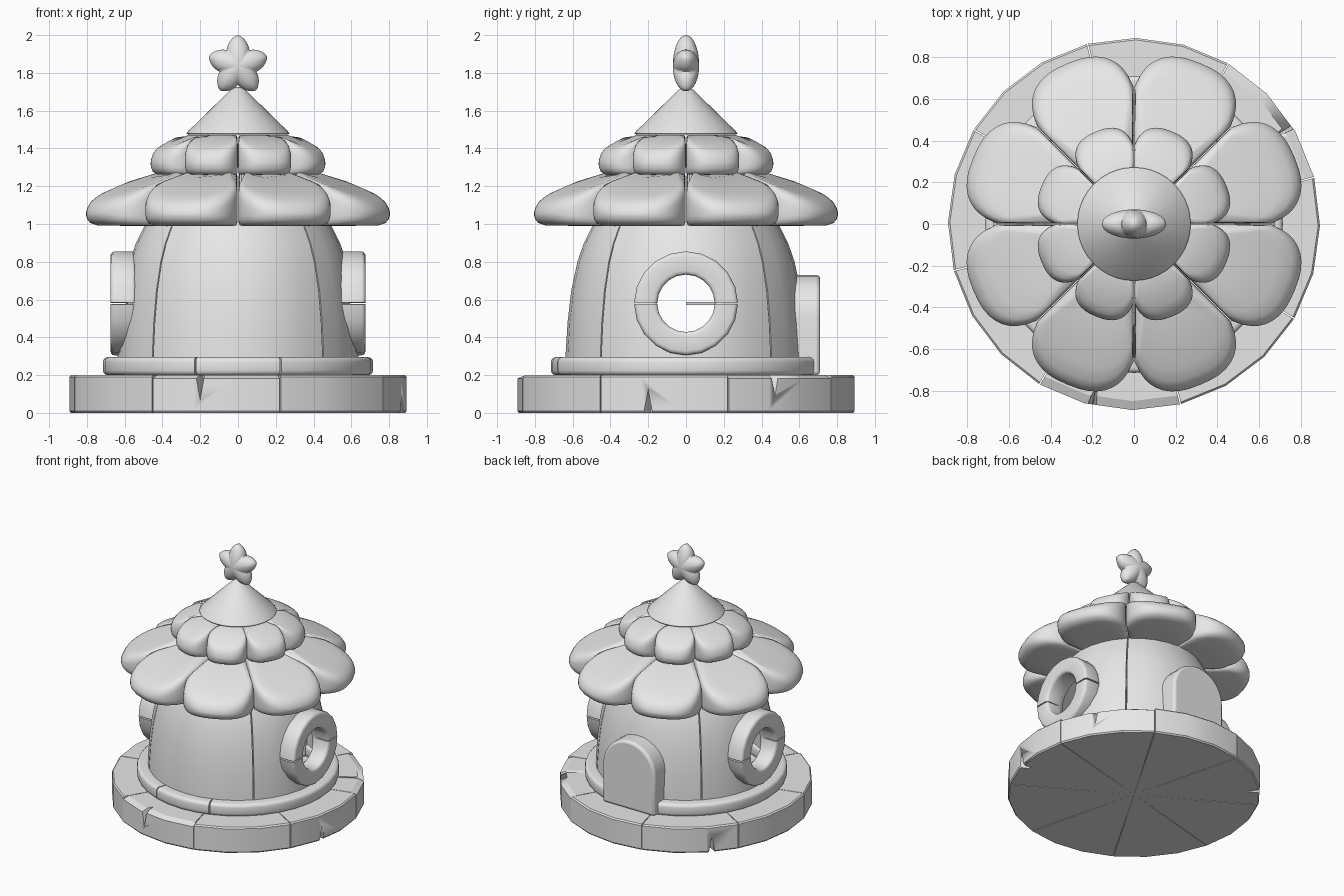
import bpy, bmesh, math
from math import sin, cos, radians, pi
from mathutils import Matrix, Vector

cube = bpy.data.objects.get("Cube")
if cube:
    bpy.data.objects.remove(cube, do_unlink=True)

stone = bpy.data.materials.new("plain_grey")
stone.use_nodes = True
GREY = (0.8, 0.8, 0.8, 1)
stone.diffuse_color = GREY
stone.node_tree.nodes["Principled BSDF"].inputs["Base Color"].default_value = GREY


def finish(name, bm, bevel=0, smooth=35):
    """Turn a bmesh into a shaded object with an optional bevel."""
    bmesh.ops.recalc_face_normals(bm, faces=bm.faces)
    mesh = bpy.data.meshes.new(name)
    bm.to_mesh(mesh)
    bm.free()
    mesh.materials.append(stone)
    ob = bpy.data.objects.new(name, mesh)
    bpy.context.collection.objects.link(ob)
    bpy.ops.object.select_all(action='DESELECT')
    ob.select_set(True)
    bpy.context.view_layer.objects.active = ob
    bpy.ops.object.shade_smooth_by_angle(angle=radians(smooth))
    if bevel:
        mod = ob.modifiers.new("rounding", 'BEVEL')
        mod.width, mod.segments = bevel, 3
        mod.limit_method = 'ANGLE'
        mod.angle_limit = radians(42)
    return ob


def cut(ob, cutter):
    mod = ob.modifiers.new("opening", 'BOOLEAN')
    mod.operation, mod.solver, mod.object = 'DIFFERENCE', 'EXACT', cutter
    cutter.hide_render = True
    cutter.hide_set(True)


def rounded_box(r0, r1, z0, z1, b, steps=3):
    """Cross-section with rounded corners as (radius, height) points."""
    pts = []
    corners = [(r1 - b, z1 - b), (r0 + b, z1 - b), (r0 + b, z0 + b), (r1 - b, z0 + b)]
    for k, (r, z) in enumerate(corners):
        for i in range(steps + 1):
            a = pi / 2 * (k + i / steps)
            pts.append((r + b * cos(a), z + b * sin(a)))
    return pts


def loft(bm, rings):
    """Closed solid through a list of matching outlines."""
    rings = [[bm.verts.new(p) for p in ring] for ring in rings]
    n = len(rings[0])
    for p, q in zip(rings, rings[1:]):
        for j in range(n):
            bm.faces.new((p[j], p[(j + 1) % n], q[(j + 1) % n], q[j]))
    bm.faces.new(rings[0][::-1])
    bm.faces.new(rings[-1])


def sector(bm, profile, start, end, steps, gap=0.008, matrix=Matrix()):
    """Sweep a closed profile about z between two angles, leaving a thin joint."""
    inset = math.degrees(gap / 2 / max(r for r, z in profile))
    a0, a1 = radians(start + inset), radians(end - inset)
    angles = [a0 + (a1 - a0) * i / steps for i in range(steps + 1)]
    loft(bm, [[matrix @ Vector((r * cos(a), r * sin(a), z)) for r, z in profile]
              for a in angles])


# Paved base of eight wedges, two of them with a worn upper edge
bm = bmesh.new()
slab = [(0.004, 0), (0.885, 0), (0.893, 0.01), (0.893, 0.19), (0.884, 0.2), (0.004, 0.2)]
worn = [(0.004, 0), (0.885, 0), (0.893, 0.01), (0.893, 0.182), (0.85, 0.2), (0.004, 0.2)]
for k in range(8):
    sector(bm, worn if k in (0, 5) else slab, 14.5 + 45 * k, 59.5 + 45 * k, 3, gap=0.006)
base = finish("paved_base", bm, smooth=20)

# Chipped notches in the rim of the base
bm = bmesh.new()
for angle, wide_z, tip_z in ((-103, 0.21, 0.02), (32, 0.21, 0.04),
                             (-13, -0.01, 0.17), (137, -0.01, 0.17)):
    turn = Matrix.Rotation(radians(angle), 3, 'Z')
    outer = [turn @ Vector((0.93, t, z)) for t, z in
             ((-0.035, wide_z), (0.035, wide_z), (0, tip_z))]
    inner = [turn @ Vector((0.81, t, z)) for t, z in
             ((-0.005, wide_z), (0.005, wide_z), (0, (wide_z * 3 + tip_z) / 4))]
    loft(bm, [inner, outer])
cut(base, finish("notch_cutter", bm))

# Kerb around the wall, open at the door
bm = bmesh.new()
kerb = rounded_box(0.56, 0.715, 0.2, 0.295, 0.025)
for start, end, steps in ((-108.5, -71.5, 4), (-71.5, 71.5, 14), (108.5, 251.5, 14)):
    sector(bm, kerb, start, end, steps)
finish("kerb", bm)

# Domed wall in four panels, open at the top, with a round opening on each side
outer = [(0.64, 0.2), (0.637, 0.32), (0.627, 0.48), (0.607, 0.65), (0.575, 0.8),
         (0.54, 0.9), (0.485, 1.01)]
shell = outer + [(r - 0.06, z) for r, z in reversed(outer)]
bm = bmesh.new()
for k in range(4):
    sector(bm, shell, 45 + 90 * k, 135 + 90 * k, 8)
wall = finish("wall", bm)
bm = bmesh.new()
bmesh.ops.create_cone(bm, cap_ends=True, segments=24, radius1=0.155, radius2=0.155, depth=2,
                      matrix=Matrix.Translation((0, 0, 0.58)) @ Matrix.Rotation(pi / 2, 4, 'Y'))
cut(wall, finish("window_cutter", bm))

# Round window frames, each in an upper and a lower half
frame = rounded_box(0.152, 0.275, 0.54, 0.675, 0.022)
for side, name in ((1, "left_window_frame"), (-1, "right_window_frame")):
    bm = bmesh.new()
    place = Matrix.Translation((0, 0, 0.58)) @ Matrix.Rotation(side * pi / 2, 4, 'Y')
    for start in (-90, 90):
        sector(bm, frame, start, start + 180, 10, gap=0.01, matrix=place)
    finish(name, bm)

# Small ledge inside
bm = bmesh.new()
ledge = [(-0.15, 0.15), (0, 0), (0.15, 0.15)]
loft(bm, [[(x, y, z) for x, y in ledge] for z in (0.57, 0.588)])
finish("inner_ledge", bm)

# Arched door at the back
arch = [(-0.225, 0.2), (0.225, 0.2)]
arch += [(0.225 * cos(pi * i / 14), 0.505 + 0.225 * sin(pi * i / 14)) for i in range(15)]
bm = bmesh.new()
loft(bm, [[(x, y, z) for x, z in arch] for y in (0.5, 0.71)])
finish("door", bm, bevel=0.02)


def petal_tier(name, scale, floor, edge_top, slope, ceiling):
    """Eight plump wedge petals sloping down to a rounded outer edge."""
    half = [(0.2, 0.081)]
    for i in range(10):
        a = pi / 2 * (1 - i / 9)
        half.append((0.61 + 0.225 * abs(cos(a)) ** 0.8, 0.25 * abs(sin(a)) ** 0.8))
    half[-1] = (0.835, 0)
    outline = half + [(r, -v) for r, v in reversed(half[:-1])]
    tip = 0.835 * scale
    # Outline size and height above the floor, then size and depth below the top
    under = ((0.6, 0), (0.9, 0.002), (0.965, 0.015), (0.99, 0.035), (1, 0.055))
    over = ((1, 0.06), (0.99, 0.04), (0.965, 0.02), (0.92, 0.006), (0.82, 0), (0.45, 0))
    bm = bmesh.new()
    for k in range(8):
        turn = Matrix.Rotation(radians(22.5 + 45 * k), 3, 'Z')

        def ring(size, height):
            pts = [((0.2 + (r - 0.2) * size) * scale, v * size * scale) for r, v in outline]
            return [turn @ Vector((r, v, height(r))) for r, v in pts]

        def top(r):
            return min(ceiling, edge_top + slope * (tip - r))

        rings = [ring(s, lambda r: floor + h) for s, h in under]
        rings += [ring(s, lambda r: top(r) - h) for s, h in over]
        loft(bm, rings)
    return finish(name, bm, smooth=60)


# Two tiers of roof petals
petal_tier("lower_roof_petals", 1, 0.99, 1.115, 0.37, 1.28)
petal_tier("upper_roof_petals", 0.575, 1.26, 1.38, 0.45, 1.47)

# Pointed roof cap
cap = [(0, 1.473), (0.265, 1.473), (0.272, 1.48), (0.262, 1.493), (0.04, 1.71),
       (0.02, 1.722), (0, 1.726)]
bm = bmesh.new()
verts = [bm.verts.new((r, 0, z)) for r, z in cap]
edges = [bm.edges.new(pair) for pair in zip(verts, verts[1:])]
bmesh.ops.spin(bm, geom=verts + edges, axis=(0, 0, 1), cent=(0, 0, 0), angle=2 * pi, steps=40)
bmesh.ops.remove_doubles(bm, verts=bm.verts, dist=0.0005)
finish("roof_cap", bm)

# Puffy star on the tip: a ball pushed out into five tapering arms
bm = bmesh.new()
bmesh.ops.create_uvsphere(bm, u_segments=60, v_segments=20, radius=1)
for v in bm.verts:
    a = math.atan2(v.co.y, v.co.x)
    from_tip = math.acos(max(-1, min(1, cos(5 * (a - pi / 2))))) / pi
    r = 0.162 - 0.06 * from_tip ** 1.25
    v.co = (v.co.x * r, -v.co.z * 0.07, 1.838 + v.co.y * r)
finish("star", bm, smooth=80)
